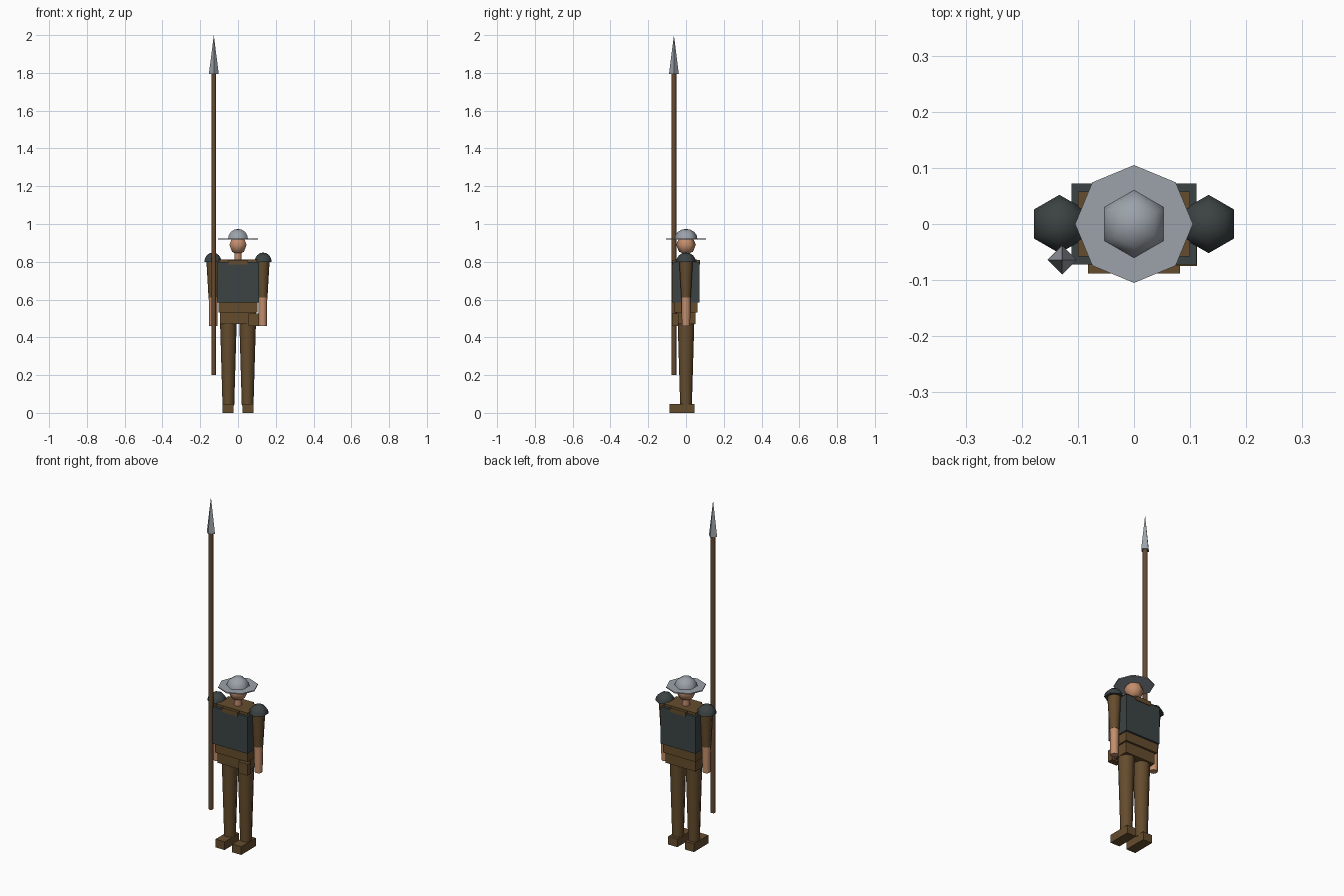
import bpy, bmesh, math
from mathutils import Matrix, Vector

cube = bpy.data.objects.get("Cube")
if cube:
    bpy.data.objects.remove(cube, do_unlink=True)


def material(name, rgb):
    m = bpy.data.materials.new(name)
    m.use_nodes = True
    m.diffuse_color = (*rgb, 1)
    m.node_tree.nodes["Principled BSDF"].inputs["Base Color"].default_value = (*rgb, 1)
    return m


leather = material("brown leather", (0.13, 0.073, 0.027))
wood = material("shaft wood", (0.13, 0.068, 0.03))
skin = material("skin", (0.55, 0.27, 0.15))
steel = material("light steel", (0.33, 0.36, 0.40))
armour = material("dark armour", (0.045, 0.056, 0.056))


def finish(name, bm, mat, smooth=None):
    bmesh.ops.recalc_face_normals(bm, faces=bm.faces)
    mesh = bpy.data.meshes.new(name)
    bm.to_mesh(mesh)
    bm.free()
    mesh.materials.append(mat)
    ob = bpy.data.objects.new(name, mesh)
    bpy.context.collection.objects.link(ob)
    if smooth:
        bpy.ops.object.select_all(action="DESELECT")
        ob.select_set(True)
        bpy.context.view_layer.objects.active = ob
        bpy.ops.object.shade_smooth_by_angle(angle=math.radians(smooth))
    return ob


def box(name, mat, x, y, z):
    """Box from (min, max) pairs."""
    bm = bmesh.new()
    size = [b - a for a, b in (x, y, z)]
    mid = [(a + b) / 2 for a, b in (x, y, z)]
    bmesh.ops.create_cube(bm, size=1, matrix=Matrix.LocRotScale(Vector(mid), None, Vector(size)))
    return finish(name, bm, mat)


def taper(name, mat, x, y, z0, z1, r0, r1, sides, smooth=None):
    """Upright tapered cylinder or cone."""
    bm = bmesh.new()
    bmesh.ops.create_cone(bm, cap_ends=True, segments=sides, radius1=r0, radius2=r1,
                          depth=z1 - z0, matrix=Matrix.Translation((x, y, (z0 + z1) / 2)))
    return finish(name, bm, mat, smooth)


def ball(name, mat, x, z, r, height, rings, half=False):
    """Six-sided ball, or its upper half closed underneath."""
    bm = bmesh.new()
    bmesh.ops.create_uvsphere(bm, u_segments=6, v_segments=rings, radius=1)
    if half:
        geom = bm.verts[:] + bm.edges[:] + bm.faces[:]
        bmesh.ops.bisect_plane(bm, geom=geom, plane_co=(0, 0, 0), plane_no=(0, 0, 1),
                               clear_inner=True, dist=0.0001)
        bmesh.ops.holes_fill(bm, edges=[e for e in bm.edges if e.is_boundary])
    bmesh.ops.transform(bm, verts=bm.verts,
                        matrix=Matrix.LocRotScale(Vector((x, 0, z)), None, Vector((r, r, height))))
    return finish(name, bm, mat, 65)


# Body
box("torso", leather, (-0.10, 0.10), (-0.058, 0.058), (0.55, 0.812))
box("breastplate", armour, (-0.111, 0.111), (-0.072, 0.072), (0.585, 0.798))
box("collar", leather, (-0.05, 0.05), (-0.075, 0.075), (0.785, 0.81))
box("belt", leather, (-0.104, 0.104), (-0.062, 0.062), (0.532, 0.587))
box("hips", leather, (-0.095, 0.095), (-0.05, 0.05), (0.47, 0.535))
box("belt_pouch", leather, (0.055, 0.112), (-0.075, -0.04), (0.46, 0.527))

# Head and helmet
taper("neck", skin, 0, 0, 0.80, 0.86, 0.021, 0.021, 6, 65)
ball("head", skin, 0, 0.89, 0.052, 0.052, 4)
taper("helmet_brim", steel, 0, 0, 0.917, 0.923, 0.105, 0.105, 8)
ball("helmet_dome", steel, 0, 0.92, 0.061, 0.054, 8, half=True)

# Limbs, mirrored
for side, s in (("left", 1), ("right", -1)):
    ball(f"{side}_shoulder_pad", armour, s * 0.133, 0.80, 0.052, 0.049, 8, half=True)
    taper(f"{side}_sleeve", leather, s * 0.131, 0, 0.61, 0.80, 0.025, 0.036, 8, 50)
    taper(f"{side}_forearm", skin, s * 0.131, 0, 0.46, 0.612, 0.022, 0.024, 8, 50)
    taper(f"{side}_leg", leather, s * 0.051, 0, 0.04, 0.48, 0.031, 0.044, 8, 50)
    box(f"{side}_boot", leather, sorted((s * 0.024, s * 0.082)), (-0.088, 0.045), (0, 0.047))

# Spear
taper("spear_shaft", wood, -0.128, -0.064, 0.2, 1.81, 0.013, 0.013, 6, 65)
taper("spear_head", steel, -0.128, -0.064, 1.795, 2.0, 0.026, 0, 4)
